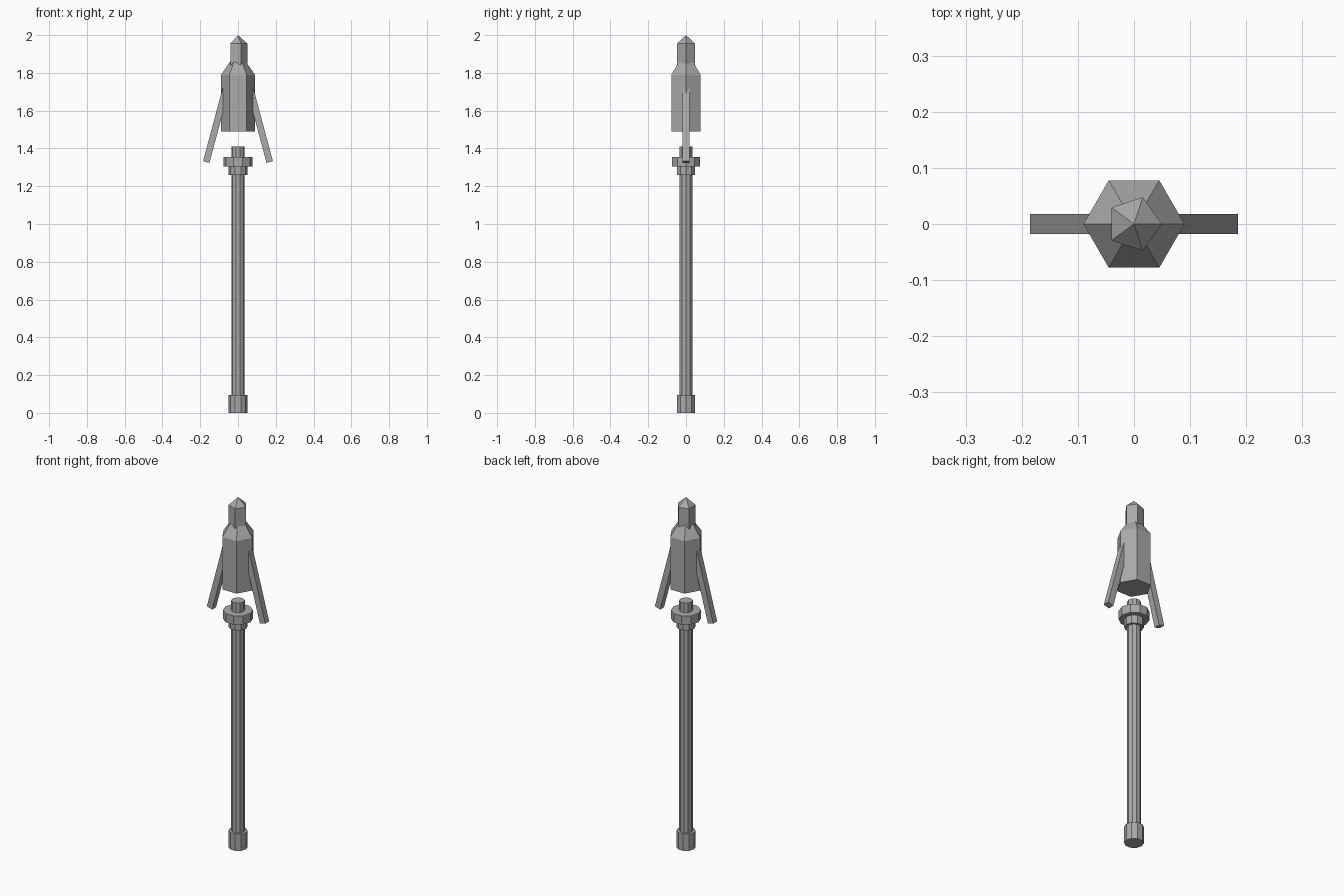
import bpy, math

if "Cube" in bpy.data.objects:
    bpy.data.objects.remove(bpy.data.objects["Cube"])

grey = bpy.data.materials.new("stone_grey")
grey.diffuse_color = (0.4, 0.4, 0.4, 1)
grey.use_nodes = True
grey.node_tree.nodes["Principled BSDF"].inputs["Base Color"].default_value = grey.diffuse_color


def lathe(name, sides, rings, tip=None):
    """Faceted solid from (radius, height) rings, with an optional pointed top."""
    verts = [(r * math.cos(2 * math.pi * i / sides), r * math.sin(2 * math.pi * i / sides), z)
             for r, z in rings for i in range(sides)]
    faces = [tuple(reversed(range(sides)))]
    for k in range(len(rings) - 1):
        for i in range(sides):
            j = (i + 1) % sides
            a, b = k * sides, (k + 1) * sides
            faces.append((a + i, a + j, b + j, b + i))
    top = (len(rings) - 1) * sides
    if tip is None:
        faces.append(tuple(range(top, top + sides)))
    else:
        verts.append((0, 0, tip))
        faces += [(top + i, top + (i + 1) % sides, len(verts) - 1) for i in range(sides)]
    mesh = bpy.data.meshes.new(name)
    mesh.from_pydata(verts, [], faces)
    mesh.materials.append(grey)
    ob = bpy.data.objects.new(name, mesh)
    bpy.context.collection.objects.link(ob)
    return ob


# Staff and its fittings
lathe("shaft", 10, [(0.035, 0.02), (0.035, 1.41)])
lathe("foot_cap", 10, [(0.05, 0), (0.05, 0.095)])
lathe("lower_collar", 10, [(0.05, 1.26), (0.05, 1.32)])
lathe("upper_collar", 10, [(0.078, 1.305), (0.078, 1.355)])

# Floating crystal head
lathe("crystal_body", 6, [(0.09, 1.49), (0.09, 1.79)], tip=1.92)
lathe("crystal_tip", 5, [(0.05, 1.75), (0.05, 1.955)], tip=2.0)

# Splayed side prongs
tilt, length = math.radians(15), 0.4
for side, label in ((-1, "left"), (1, "right")):
    x = 0.168 - math.sin(tilt) * length / 2
    z = 1.328 + math.cos(tilt) * length / 2
    bpy.ops.mesh.primitive_cube_add(size=1, location=(side * x, 0, z),
                                    rotation=(0, -side * tilt, 0))
    prong = bpy.context.object
    prong.name = label + "_prong"
    prong.scale = (0.035, 0.035, length)
    prong.data.materials.append(grey)
